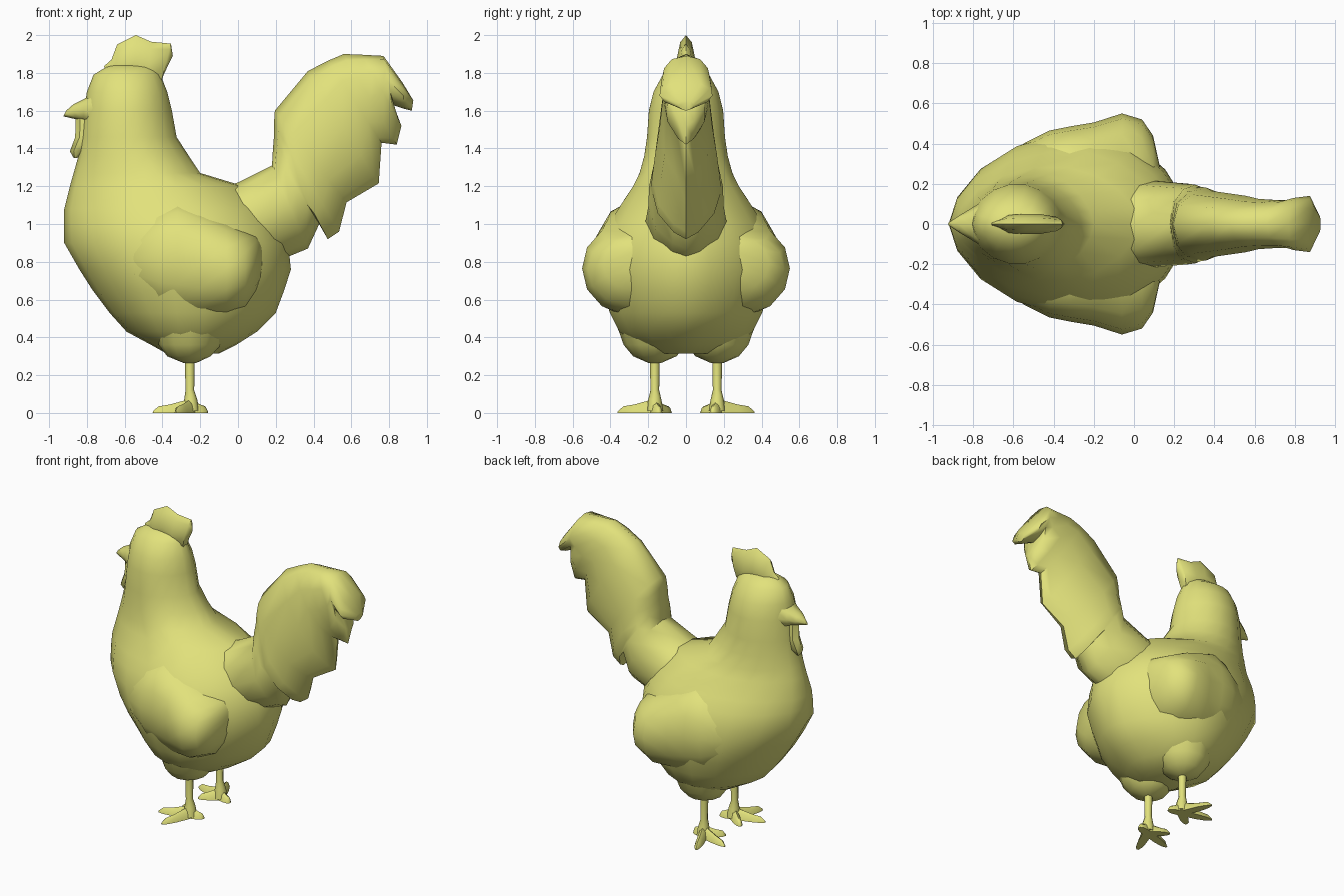
import bpy, bmesh
from math import sin, cos, pi, radians
from mathutils import Vector

mat = bpy.data.materials.new("straw_yellow")
mat.diffuse_color = (0.76, 0.76, 0.2, 1)


def loft(name, rings, angle=55):
    """Skin a list of equal-length point rings and cap both ends."""
    bm = bmesh.new()
    vs = [[bm.verts.new(p) for p in r] for r in rings]
    n = len(vs[0])
    for a, b in zip(vs, vs[1:]):
        for i in range(n):
            j = (i + 1) % n
            bm.faces.new((a[i], a[j], b[j], b[i]))
    bm.faces.new(vs[0])
    bm.faces.new(vs[-1])
    bmesh.ops.recalc_face_normals(bm, faces=bm.faces)
    me = bpy.data.meshes.new(name)
    bm.to_mesh(me)
    bm.free()
    ob = bpy.data.objects.new(name, me)
    bpy.context.collection.objects.link(ob)
    me.materials.append(mat)
    bpy.ops.object.select_all(action='DESELECT')
    ob.select_set(True)
    bpy.context.view_layer.objects.active = ob
    bpy.ops.object.shade_smooth_by_angle(angle=radians(angle))
    return ob


def power(v, e):
    return (1 if v >= 0 else -1) * abs(v) ** e


def fin(name, sections, n=8, e=0.8, low=None, y0=0, angle=55):
    """Loft through sections (x, z, x, z, half width) across the y axis.
    e rounds the first edge, low the second (higher is more pointed)."""
    rings = []
    for xa, za, xb, zb, w in sections:
        a, b = Vector((xa, y0, za)), Vector((xb, y0, zb))
        ring = []
        for i in range(n):
            c, s = cos(2 * pi * i / n), sin(2 * pi * i / n)
            ring.append((a + b) / 2 + (a - b) / 2 * c
                        + Vector((0, w * power(s, low if low and c < 0 else e), 0)))
        rings.append(ring)
    return loft(name, rings, angle)


def tube(name, path, n=8):
    """Upright round limb through (x, y, z, radius) points."""
    return loft(name, [[(x + cos(2 * pi * i / n) * r, y + sin(2 * pi * i / n) * r, z)
                        for i in range(n)] for x, y, z, r in path])


# Body, neck and head: horizontal slices (z, front x, widest x, back x, half width)
slices = [
    (0.315, -0.38, -0.25, -0.10, 0.18), (0.36, -0.46, -0.25, -0.01, 0.27),
    (0.43, -0.59, -0.25, 0.10, 0.36), (0.53, -0.68, -0.25, 0.20, 0.41),
    (0.65, -0.77, -0.25, 0.245, 0.45), (0.76, -0.84, -0.25, 0.28, 0.47),
    (0.90, -0.92, -0.25, 0.265, 0.455), (1.00, -0.922, -0.28, 0.22, 0.415),
    (1.08, -0.92, -0.32, 0.16, 0.365), (1.20, -0.89, -0.40, 0.03, 0.285),
    (1.27, -0.87, -0.48, -0.20, 0.25), (1.36, -0.845, -0.54, -0.26, 0.225),
    (1.46, -0.83, -0.57, -0.325, 0.21), (1.60, -0.815, -0.58, -0.35, 0.20),
    (1.70, -0.80, -0.58, -0.375, 0.175), (1.79, -0.765, -0.59, -0.41, 0.125),
    (1.83, -0.70, -0.60, -0.44, 0.07), (1.845, -0.65, -0.60, -0.50, 0.03)]
N = 18
body = []
for z, xf, xc, xb, w in slices:
    ring = []
    for i in range(N):
        c, s = cos(2 * pi * i / N), sin(2 * pi * i / N)
        ring.append((xc + c * ((xb - xc) if c > 0 else (xc - xf)),
                     w * power(s, 1.25 if c > 0 else 1.15), z))
    body.append(ring)
loft("body", body)

# Tail with a stepped feather edge below
fin("tail", [
    (-0.25, 1.14, 0.0, 0.72, 0.22), (0.0, 1.22, 0.20, 0.80, 0.215),
    (0.18, 1.31, 0.37, 0.87, 0.20), (0.185, 1.40, 0.43, 1.00, 0.195),
    (0.19, 1.46, 0.475, 0.92, 0.185), (0.19, 1.53, 0.535, 0.96, 0.18),
    (0.195, 1.60, 0.575, 1.115, 0.165), (0.37, 1.81, 0.745, 1.215, 0.14),
    (0.48, 1.866, 0.76, 1.43, 0.125), (0.56, 1.90, 0.84, 1.42, 0.12),
    (0.66, 1.896, 0.865, 1.52, 0.12), (0.77, 1.89, 0.82, 1.63, 0.13),
    (0.87, 1.75, 0.88, 1.61, 0.14), (0.928, 1.655, 0.92, 1.60, 0.04)],
    n=12, e=0.8, low=1.5)

# Comb, beak, wattle
fin("comb", [
    (-0.71, 1.835, -0.68, 1.78, 0.01), (-0.67, 1.87, -0.64, 1.76, 0.03),
    (-0.64, 1.95, -0.60, 1.74, 0.045), (-0.54, 2.00, -0.54, 1.74, 0.05),
    (-0.46, 1.965, -0.48, 1.72, 0.05), (-0.355, 1.955, -0.41, 1.74, 0.035),
    (-0.345, 1.89, -0.40, 1.78, 0.015)], e=1.4, low=0.8)
fin("beak", [
    (-0.70, 1.75, -0.72, 1.48, 0.14), (-0.81, 1.665, -0.82, 1.545, 0.075),
    (-0.87, 1.635, -0.86, 1.555, 0.045), (-0.91, 1.60, -0.925, 1.57, 0.01)])
fin("wattle", [
    (-0.86, 1.56, -0.76, 1.56, 0.035), (-0.862, 1.46, -0.77, 1.46, 0.045),
    (-0.89, 1.385, -0.81, 1.39, 0.04), (-0.87, 1.35, -0.85, 1.35, 0.015)], n=6)

# Wing sections: (x, bottom z, top z, outer y)
wing = [(-0.66, 0.74, 0.92, 0.26), (-0.55, 0.62, 1.02, 0.40), (-0.42, 0.53, 1.10, 0.465),
        (-0.32, 0.50, 1.135, 0.485), (-0.20, 0.49, 1.09, 0.505), (-0.06, 0.51, 1.02, 0.55),
        (0.04, 0.56, 0.965, 0.52), (0.095, 0.64, 0.94, 0.44), (0.13, 0.72, 0.90, 0.28)]

for side, label in ((-1, "right"), (1, "left")):
    loft(label + "_wing", [[(x, side * (0.18 + (yo - 0.18) * power(cos(2 * pi * i / 14), 0.7)),
                             (zb + zt) / 2 + (zt - zb) / 2 * sin(2 * pi * i / 14))
                            for i in range(14)] for x, zb, zt, yo in wing])
    # Thigh, shank and splayed toes
    y = side * 0.165
    tube(label + "_thigh", [(-0.25, y, 0.46, 0.20), (-0.255, y, 0.36, 0.165),
                            (-0.26, y, 0.30, 0.115), (-0.255, y, 0.265, 0.035)], 12)
    tube(label + "_shank", [(-0.255, y, 0.32, 0.027), (-0.255, y, 0.12, 0.023),
                            (-0.25, y, 0.07, 0.035), (-0.25, y, 0.01, 0.045)])
    tips = [(-0.45, 0.22), (-0.33, 0.36), (-0.36, 0.08), (-0.16, 0.14)]
    for k, (tx, ty) in enumerate(tips):
        rings = []
        a, b = Vector((-0.25, y, 0)), Vector((tx, side * ty, 0))
        across = Vector((-(b - a).y, (b - a).x, 0)).normalized()
        for f, w, h in ((0, 0.03, 0.075), (0.55, 0.028, 0.045),
                        (0.85, 0.02, 0.035), (1, 0.006, 0.01)):
            p = a.lerp(b, f)
            rings.append([p + across * w * u + Vector((0, 0, h * v)) for u, v in
                          ((-1, 0), (-0.6, 0.75), (0, 1), (0.6, 0.75), (1, 0))])
        loft(f"{label}_toe_{k + 1}", rings)
